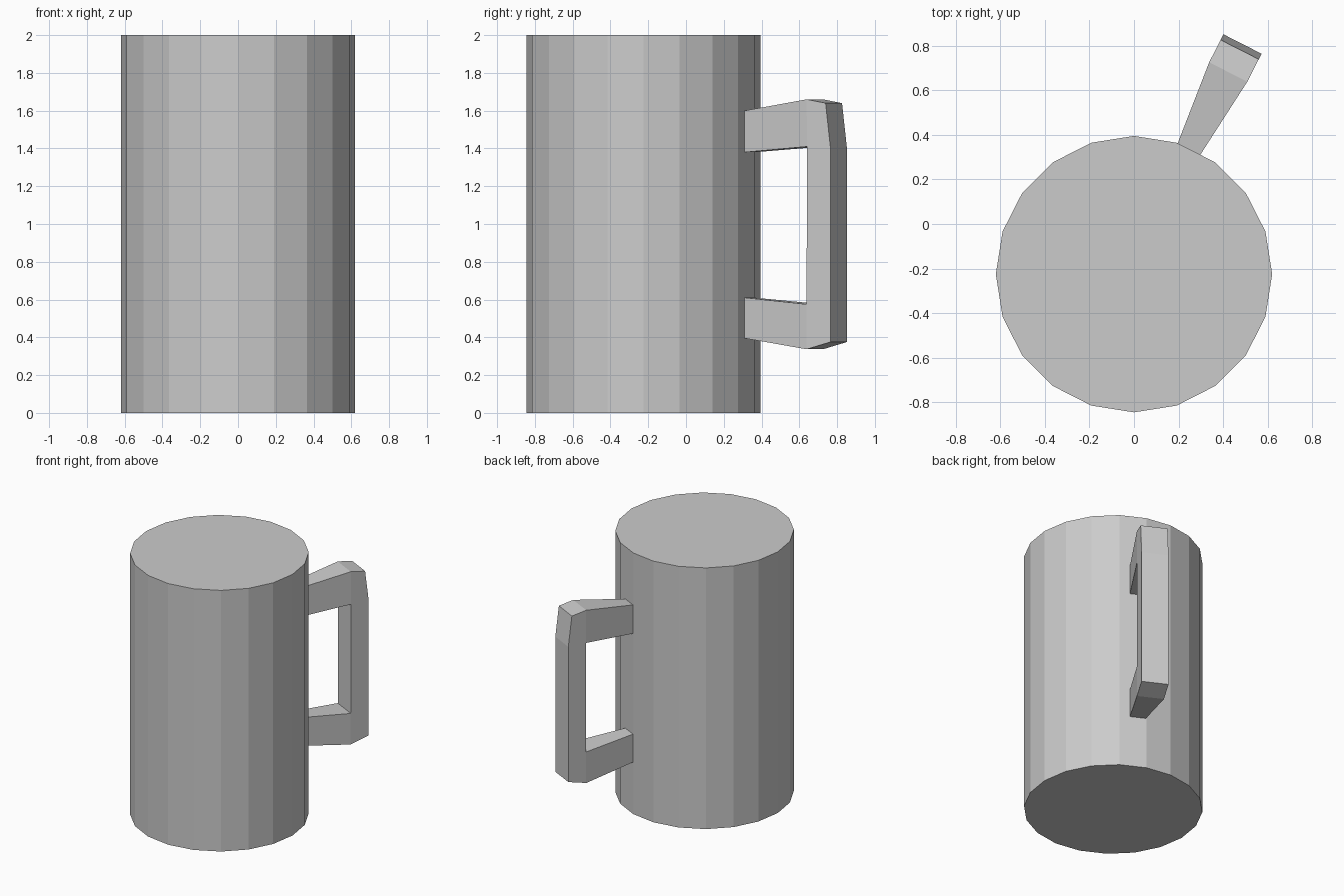
import bpy, bmesh
from math import radians, sin, cos

if "Cube" in bpy.data.objects:
    bpy.data.objects.remove(bpy.data.objects["Cube"])

CY = -0.225          # body axis sits forward of the origin
R = 0.62

# Body: solid 20-sided cylinder
bpy.ops.mesh.primitive_cylinder_add(vertices=20, radius=R, depth=2, location=(0, CY, 1))
bpy.context.object.name = "mug_body"

# Handle: C-shaped profile (radius from axis, z) set on one body facet
ROOT = R * cos(radians(9))
profile = [
    (ROOT, 1.60), (1.0, 1.66), (1.113, 1.64), (1.141, 1.41),
    (1.141, 0.375), (1.0, 0.337), (ROOT, 0.395),
    (ROOT, 0.61), (1.0, 0.575), (1.003, 1.41), (ROOT, 1.38),
]
ang = radians(63)
out, side = (cos(ang), sin(ang)), (sin(ang), -cos(ang))


def point(r, z, s):
    half = 0.057 if r < 0.7 else 0.096   # narrower where it meets the body
    t = -0.035 + s * half
    return (out[0] * r + side[0] * t, CY + out[1] * r + side[1] * t, z)


bm = bmesh.new()
near = [bm.verts.new(point(r, z, 1)) for r, z in profile]
far = [bm.verts.new(point(r, z, -1)) for r, z in profile]

# Side panels
for row in (near, far):
    for idx in ((0, 1, 9, 10), (1, 2, 3, 9), (3, 4, 8, 9), (4, 5, 8), (5, 6, 7, 8)):
        bm.faces.new([row[i] for i in idx])

# Rim strip, left open where the roots touch the body
n = len(profile)
for i in range(n):
    j = (i + 1) % n
    if i not in (6, 10):
        bm.faces.new((near[i], near[j], far[j], far[i]))

bmesh.ops.recalc_face_normals(bm, faces=bm.faces)
mesh = bpy.data.meshes.new("handle")
bm.to_mesh(mesh)
bm.free()
bpy.context.collection.objects.link(bpy.data.objects.new("handle", mesh))
